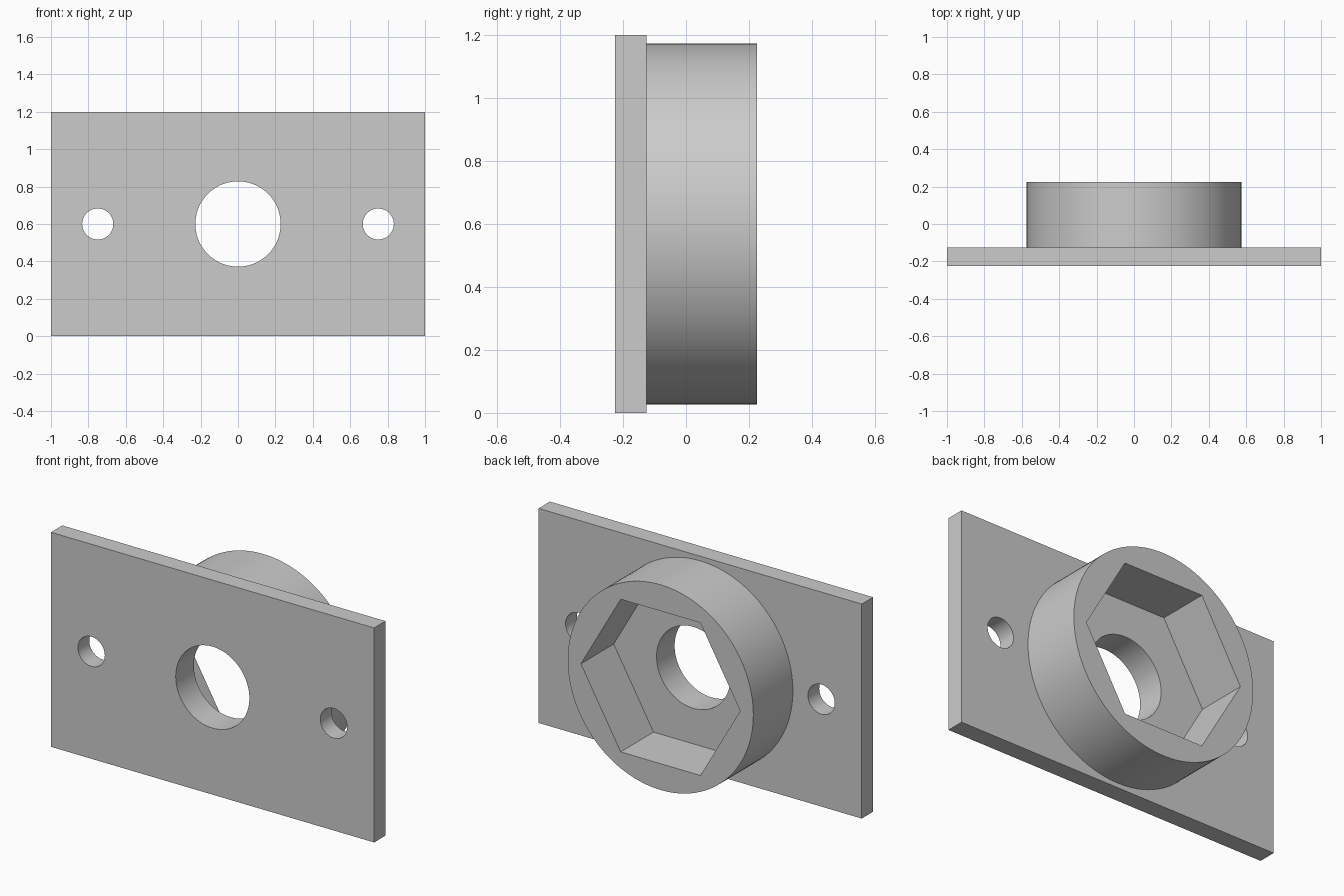
import bpy
import math

cube = bpy.data.objects.get("Cube")
if cube:
    bpy.data.objects.remove(cube, do_unlink=True)

# Main dimensions
MID_Z = 0.6
FRONT, SEAT, FLOOR, BACK = -0.225, -0.125, -0.065, 0.225

grey = bpy.data.materials.new("plain grey")
grey.use_nodes = True
colour = (0.6, 0.6, 0.6, 1)
grey.diffuse_color = colour
grey.node_tree.nodes["Principled BSDF"].inputs["Base Color"].default_value = colour


def prism(name, sides, radius, y0, y1, x=0):
    """Prism along y with a corner pointing to +x."""
    bpy.ops.mesh.primitive_cylinder_add(vertices=sides, radius=radius, depth=y1 - y0)
    ob = bpy.context.object
    ob.name = name
    # Cycle the axes so that the prism lies along y and its first corner on x
    for v in ob.data.vertices:
        a, b, h = v.co
        v.co = (b, h, a)
    ob.data.update()
    ob.location = (x, (y0 + y1) / 2, MID_Z)
    ob.data.materials.append(grey)
    return ob


def combine(target, tool, operation):
    """Apply a boolean, then remove the helper."""
    mod = target.modifiers.new(tool.name, "BOOLEAN")
    mod.operation = operation
    mod.solver = "EXACT"
    mod.object = tool
    bpy.ops.object.select_all(action="DESELECT")
    bpy.context.view_layer.objects.active = target
    target.select_set(True)
    bpy.ops.object.modifier_apply(modifier=mod.name)
    bpy.data.objects.remove(tool, do_unlink=True)


# Rectangular mounting plate
bpy.ops.mesh.primitive_cube_add(size=1, location=(0, (FRONT + SEAT) / 2, MID_Z))
plate = bpy.context.object
plate.name = "mounting_plate"
plate.scale = (2, SEAT - FRONT, 2 * MID_Z)
bpy.ops.object.transform_apply(location=False, rotation=False, scale=True)
plate.data.materials.append(grey)

# Round boss on the back, rooted inside the plate
boss = prism("round_boss", 128, 0.574, SEAT - 0.05, BACK)
combine(plate, boss, "UNION")

# Hexagonal pocket, centre bore and two screw holes
combine(plate, prism("hex_pocket", 6, 0.493, FLOOR, BACK + 0.1), "DIFFERENCE")
combine(plate, prism("centre_bore", 96, 0.228, FRONT - 0.1, BACK + 0.1), "DIFFERENCE")
for side in (-1, 1):
    hole = prism("screw_hole", 64, 0.083, FRONT - 0.1, BACK + 0.1, side * 0.75)
    combine(plate, hole, "DIFFERENCE")

# Smooth round walls, sharp edges elsewhere
bpy.ops.object.select_all(action="DESELECT")
plate.select_set(True)
bpy.context.view_layer.objects.active = plate
bpy.ops.object.shade_smooth_by_angle(angle=math.radians(30))
